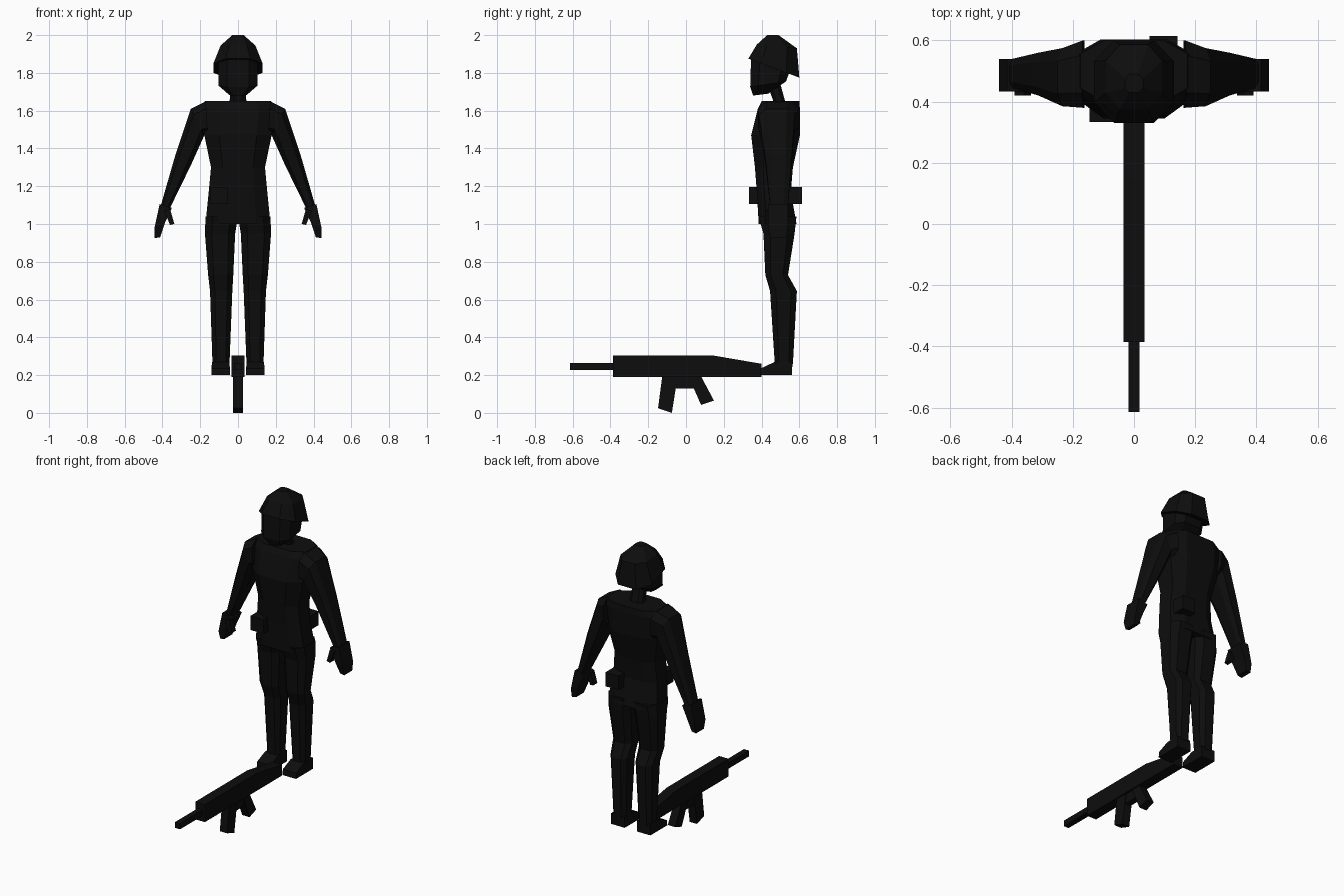
import bpy
import bmesh

cube = bpy.data.objects.get("Cube")
if cube:
    bpy.data.objects.remove(cube)

black = bpy.data.materials.new("matte black")
black.use_nodes = True
colour = (0.004, 0.004, 0.004, 1)
black.diffuse_color = colour
bsdf = black.node_tree.nodes["Principled BSDF"]
bsdf.inputs["Base Color"].default_value = colour
bsdf.inputs["Roughness"].default_value = 0.9


def finish(name, bm):
    bmesh.ops.recalc_face_normals(bm, faces=bm.faces)
    mesh = bpy.data.meshes.new(name)
    bm.to_mesh(mesh)
    bm.free()
    mesh.materials.append(black)
    obj = bpy.data.objects.new(name, mesh)
    bpy.context.collection.objects.link(obj)
    return obj


def ring(x1, z1, x2, z2, y0, y1, cut, tilt=0):
    """Cut-corner section spanning two x,z points and a depth range."""
    if cut:
        uv = [(cut, 0), (1 - cut, 0), (1, cut), (1, 1 - cut),
              (1 - cut, 1), (cut, 1), (0, 1 - cut), (0, cut)]
    else:
        uv = [(0, 0), (1, 0), (1, 1), (0, 1)]
    return [(x1 + (x2 - x1) * u, y0 + (y1 - y0) * v,
             z1 + (z2 - z1) * u + tilt * (v - 0.5)) for u, v in uv]


def loft(name, rings):
    """Skin a closed body through matching rings."""
    bm = bmesh.new()
    loops = [[bm.verts.new(p) for p in r] for r in rings]
    n = len(loops[0])
    for a, b in zip(loops, loops[1:]):
        for i in range(n):
            j = (i + 1) % n
            bm.faces.new((a[i], a[j], b[j], b[i]))
    bm.faces.new(loops[0])
    bm.faces.new(loops[-1])
    return finish(name, bm)


def centred(name, rows, cut):
    """Symmetric loft: rows of z, half width, front y, back y, tilt."""
    return loft(name, [ring(-w, z, w, z, y0, y1, cut, t) for z, w, y0, y1, t in rows])


def pair(name, sections, cut):
    """Limb built on both sides of the body."""
    for side, s in (("left", 1), ("right", -1)):
        loft(side + "_" + name,
             [ring(s * x1, z1, s * x2, z2, y0, y1, cut)
              for x1, z1, x2, z2, y0, y1 in sections])


def side_plate(name, profile, half):
    """Extrude a y,z outline across x."""
    return loft(name, [[(x, y, z) for y, z in profile] for x in (-half, half)])


# Head
centred("helmet", [(1.825, .13, .33, .60, -.10), (1.94, .092, .375, .587, -.02),
                   (2.0, .03, .43, .49, 0)], .25)
centred("face", [(1.87, .105, .345, .56, -.06), (1.74, .102, .34, .53, .03),
                 (1.685, .045, .355, .435, .01)], .22)
centred("neck", [(1.74, .04, .43, .50, 0), (1.63, .045, .47, .53, 0)], .25)

# Body
centred("torso", [(1.0, .172, .385, .585, 0), (1.17, .155, .375, .555, 0),
                  (1.30, .143, .365, .566, 0), (1.47, .178, .345, .603, 0),
                  (1.61, .195, .38, .603, 0), (1.65, .175, .40, .60, 0)], .22)

# Limbs
pair("arm", [(.17, 1.65, .16, 1.47, .38, .60), (.25, 1.61, .178, 1.47, .385, .575),
             (.33, 1.37, .25, 1.31, .42, .56), (.408, 1.10, .36, 1.085, .445, .54)], .22)
pair("hand", [(.415, 1.105, .35, 1.085, .433, .54), (.442, .98, .385, 1.01, .433, .54),
              (.442, .925, .412, .93, .45, .53)], 0)
pair("thumb", [(.39, 1.07, .36, 1.08, .42, .46), (.36, .995, .337, 1.0, .42, .46)], 0)
pair("leg", [(.172, 1.04, .0, 1.04, .383, .585), (.175, .95, .015, .95, .41, .575),
             (.158, .73, .025, .73, .42, .54), (.148, .645, .03, .645, .445, .587),
             (.135, .26, .045, .26, .47, .566)], .22)
pair("boot", [(.14, .20, .043, .20, .39, .562), (.14, .235, .043, .235, .395, .562),
              (.138, .27, .045, .27, .47, .564)], 0)

# Belt pouches
for name, x, y0, y1 in (("front_pouch", -.145, .333, .42), ("back_pouch", .05, .53, .615)):
    loft(name, [ring(x, z, x + .093, z, y0, y1, 0) for z in (1.105, 1.195)])

# Rifle
side_plate("rifle_body", [(-.386, .19), (-.386, .303), (.148, .303), (.40, .26), (.40, .19)], .034)
side_plate("rifle_barrel", [(-.615, .227), (-.615, .264), (-.38, .264), (-.38, .227)], .018)
side_plate("rifle_magazine", [(-.125, .20), (-.043, .20), (-.075, .0), (-.148, .025)], .026)
side_plate("rifle_trigger_guard", [(-.06, .20), (.08, .20), (.06, .13), (-.06, .13)], .02)
side_plate("rifle_grip", [(.01, .20), (.076, .20), (.148, .065), (.08, .042)], .026)
